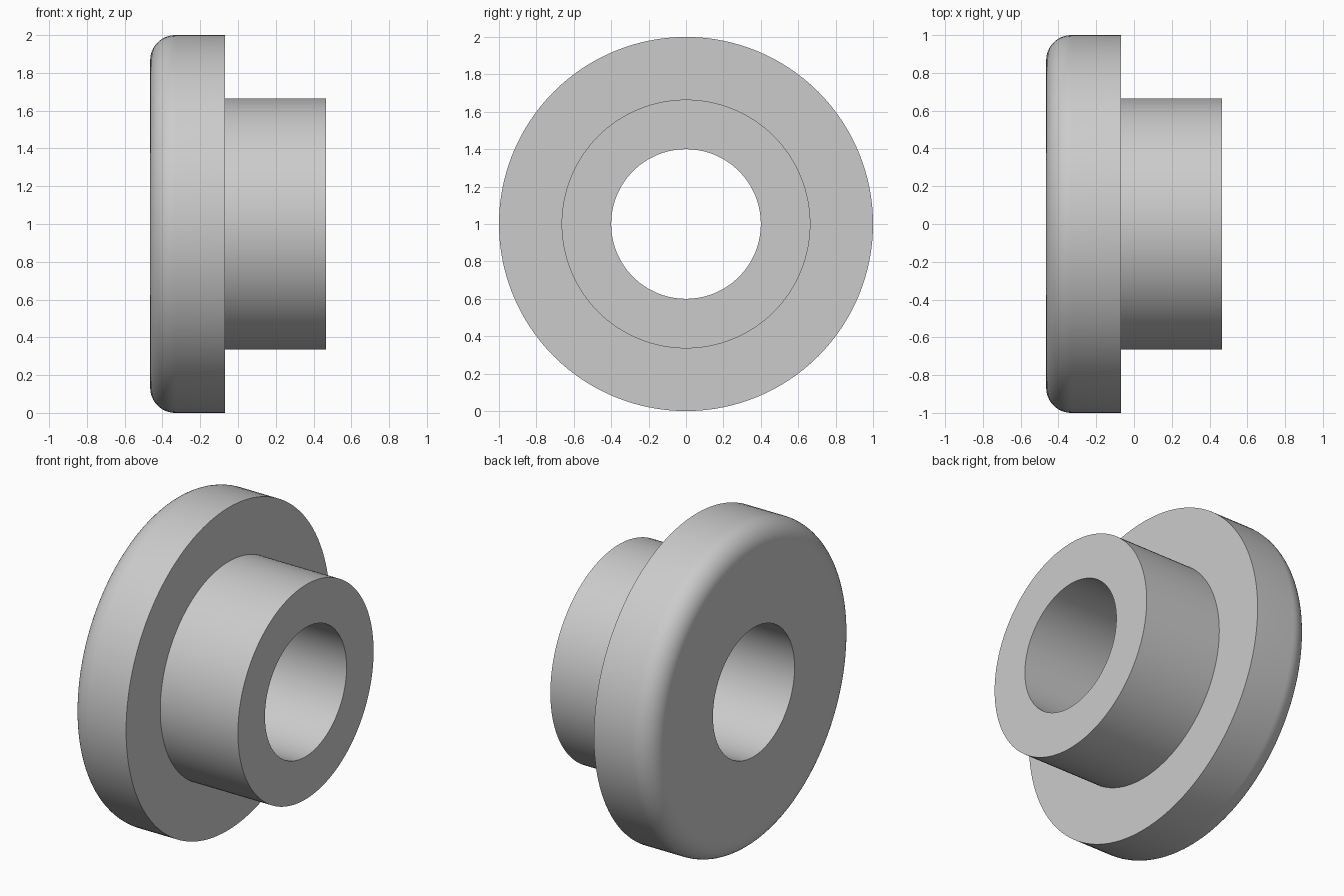
import bpy, bmesh, math
from mathutils import Matrix, Vector

if "Cube" in bpy.data.objects:
    bpy.data.objects.remove(bpy.data.objects["Cube"])

SEGMENTS = 128
FILLET = 0.133

# Half cross-section as (x, radius): bore, hub, flange, rounded rear rim
profile = [(-0.465, 0.4), (0.465, 0.4), (0.465, 0.665), (-0.068, 0.665), (-0.068, 1.0)]
for i in range(13):
    a = math.pi / 2 * (1 + i / 12)
    profile.append((-0.465 + FILLET + FILLET * math.cos(a),
                    1.0 - FILLET + FILLET * math.sin(a)))

# Revolve the closed profile around the horizontal axis at z = 1
bm = bmesh.new()
rings = []
for s in range(SEGMENTS):
    rot = Matrix.Rotation(2 * math.pi * s / SEGMENTS, 3, 'X')
    rings.append([bm.verts.new(rot @ Vector((x, 0, r)) + Vector((0, 0, 1)))
                  for x, r in profile])
n = len(profile)
for s in range(SEGMENTS):
    a, b = rings[s], rings[(s + 1) % SEGMENTS]
    for i in range(n):
        j = (i + 1) % n
        bm.faces.new((a[i], a[j], b[j], b[i]))
bmesh.ops.recalc_face_normals(bm, faces=bm.faces)

mesh = bpy.data.meshes.new("flanged_bushing")
bm.to_mesh(mesh)
bm.free()
bushing = bpy.data.objects.new("flanged_bushing", mesh)
bpy.context.collection.objects.link(bushing)

# Plain grey material
grey = bpy.data.materials.new("light_grey")
grey.diffuse_color = (0.6, 0.6, 0.6, 1)
grey.use_nodes = True
grey.node_tree.nodes["Principled BSDF"].inputs["Base Color"].default_value = grey.diffuse_color
mesh.materials.append(grey)

# Smooth curved walls, sharp corners
bpy.context.view_layer.objects.active = bushing
bushing.select_set(True)
bpy.ops.object.shade_smooth_by_angle(angle=math.radians(30))
